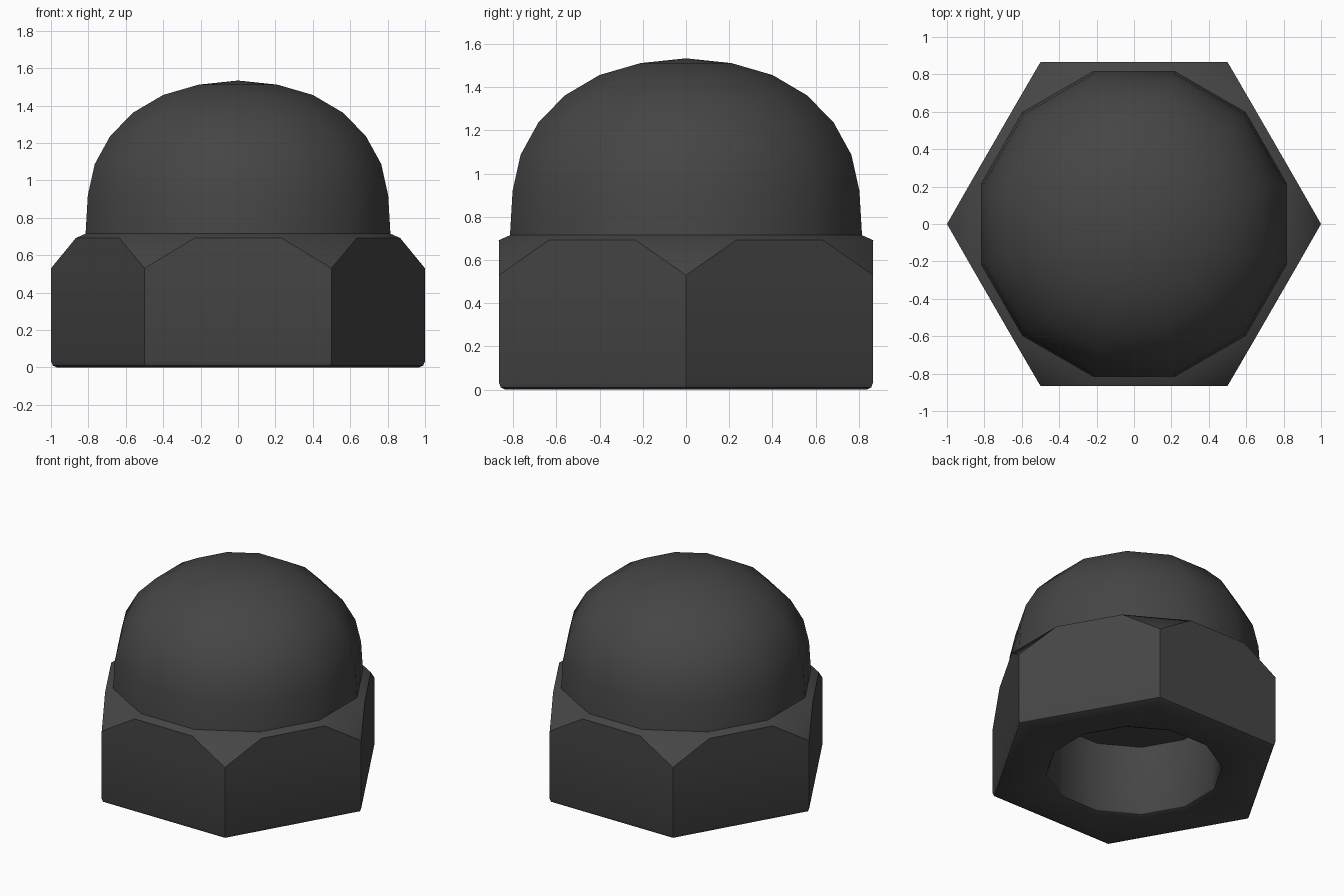
import bpy, bmesh
from math import cos, sin, pi, radians

if "Cube" in bpy.data.objects:
    bpy.data.objects.remove(bpy.data.objects["Cube"])

bm = bmesh.new()

def ring(n, r, z, offset=0.0):
    return [bm.verts.new((r * cos(offset + 2 * pi * i / n),
                          r * sin(offset + 2 * pi * i / n), z)) for i in range(n)]

def bridge(a, b):
    n = len(a)
    for i in range(n):
        j = (i + 1) % n
        bm.faces.new((a[i], a[j], b[j], b[i]))

def loft(rings):
    for a, b in zip(rings, rings[1:]):
        bridge(a, b)

def hex_to_twelve(hexa, twelve):
    # one triangle per hex corner, one quad per hex side
    for k in range(6):
        n = (k + 1) % 6
        bm.faces.new((hexa[k], twelve[2 * k], twelve[2 * k - 1]))
        bm.faces.new((hexa[k], hexa[n], twelve[2 * k + 1], twelve[2 * k]))

APO = cos(radians(15))  # profile radii of the 12-sided parts are apothems

def ring12(r, z):
    return ring(12, r / APO, z, radians(15))

# Hexagonal body with rounded bottom edge and cut-off top corners
hexes = [ring(6, r, z) for r, z in ((0.967, 0), (0.99, 0.01), (1.0, 0.033), (1.0, 0.53))]
loft(hexes)
collar = ring12(0.867, 0.692)
hex_to_twelve(hexes[-1], collar)

# Collar and dome
dome = [collar] + [ring12(r, z) for r, z in (
    (0.815, 0.715), (0.803, 0.92), (0.766, 1.087), (0.683, 1.238),
    (0.56, 1.363), (0.40, 1.457), (0.21, 1.512))]
loft(dome)
tip = bm.verts.new((0, 0, 1.534))
for i in range(12):
    bm.faces.new((dome[-1][i], dome[-1][(i + 1) % 12], tip))

# Blind bore with a rounded mouth
bore = [ring12(r, z) for r, z in ((0.59, 0), (0.567, 0.01), (0.557, 0.033), (0.557, 0.52))]
hex_to_twelve(hexes[0], bore[0])
loft(bore)
bm.faces.new(bore[-1])

bmesh.ops.recalc_face_normals(bm, faces=bm.faces)
mesh = bpy.data.meshes.new("domed_nut")
bm.to_mesh(mesh)
bm.free()
nut = bpy.data.objects.new("domed_nut", mesh)
bpy.context.collection.objects.link(nut)

# Dark finish
mat = bpy.data.materials.new("dark_plastic")
mat.diffuse_color = (0.06, 0.06, 0.06, 1)
mat.use_nodes = True
mat.node_tree.nodes["Principled BSDF"].inputs["Base Color"].default_value = mat.diffuse_color
mesh.materials.append(mat)

bpy.context.view_layer.objects.active = nut
nut.select_set(True)
bpy.ops.object.shade_smooth_by_angle(angle=radians(40))
